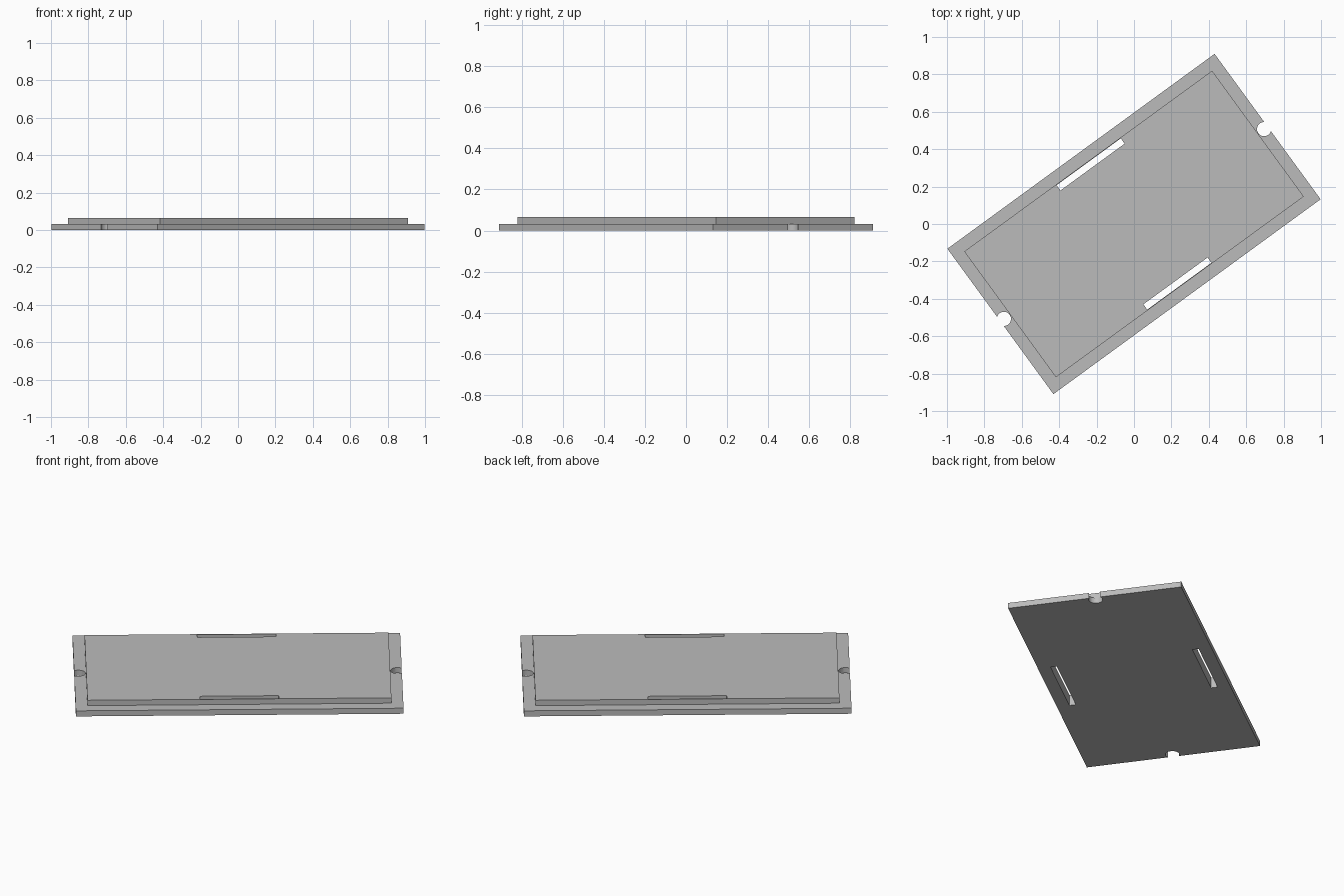
import bpy
import math
from mathutils import Matrix

cube = bpy.data.objects.get("Cube")
if cube:
    bpy.data.objects.remove(cube, do_unlink=True)

TURN = Matrix.Rotation(math.radians(36.1), 4, "Z")
BASE_TOP, PANEL_TOP = 0.033, 0.065

grey = bpy.data.materials.new("plain grey")
grey.use_nodes = True
colour = (0.5, 0.5, 0.5, 1)
grey.diffuse_color = colour
grey.node_tree.nodes["Principled BSDF"].inputs["Base Color"].default_value = colour


def finish(name):
    obj = bpy.context.object
    obj.name = name
    obj.data.materials.append(grey)
    return obj


def block(name, length, width, bottom, top, y=0):
    bpy.ops.mesh.primitive_cube_add(size=1)
    obj = finish(name)
    obj.data.transform(Matrix.Translation((0, y, (bottom + top) / 2))
                       @ Matrix.Diagonal((length, width, top - bottom, 1)))
    return obj


def peg(name, radius, x):
    bpy.ops.mesh.primitive_cylinder_add(vertices=32, radius=radius, depth=1)
    obj = finish(name)
    obj.data.transform(Matrix.Translation((x, 0, 0)))
    return obj


def combine(target, tool, operation):
    mod = target.modifiers.new(operation.lower(), "BOOLEAN")
    mod.operation = operation
    mod.solver = "EXACT"
    mod.object = tool
    bpy.context.view_layer.objects.active = target
    bpy.ops.object.modifier_apply(modifier=mod.name)
    bpy.data.objects.remove(tool, do_unlink=True)


# Stepped body: wide base with a raised panel sunk into it
body = block("stepped_plate", 1.768, 0.962, 0, BASE_TOP)
combine(body, block("raised_panel", 1.64, 0.832, BASE_TOP / 2, PANEL_TOP), "UNION")

# Through slots along the long sides and open round notches at the ends
for side in (-1, 1):
    combine(body, block("slot_cutter", 0.425, 0.035, -0.1, 0.2, side * 0.394), "DIFFERENCE")
    combine(body, peg("notch_cutter", 0.038, side * 0.861), "DIFFERENCE")

# Lay the plate diagonally
body.data.transform(TURN)
